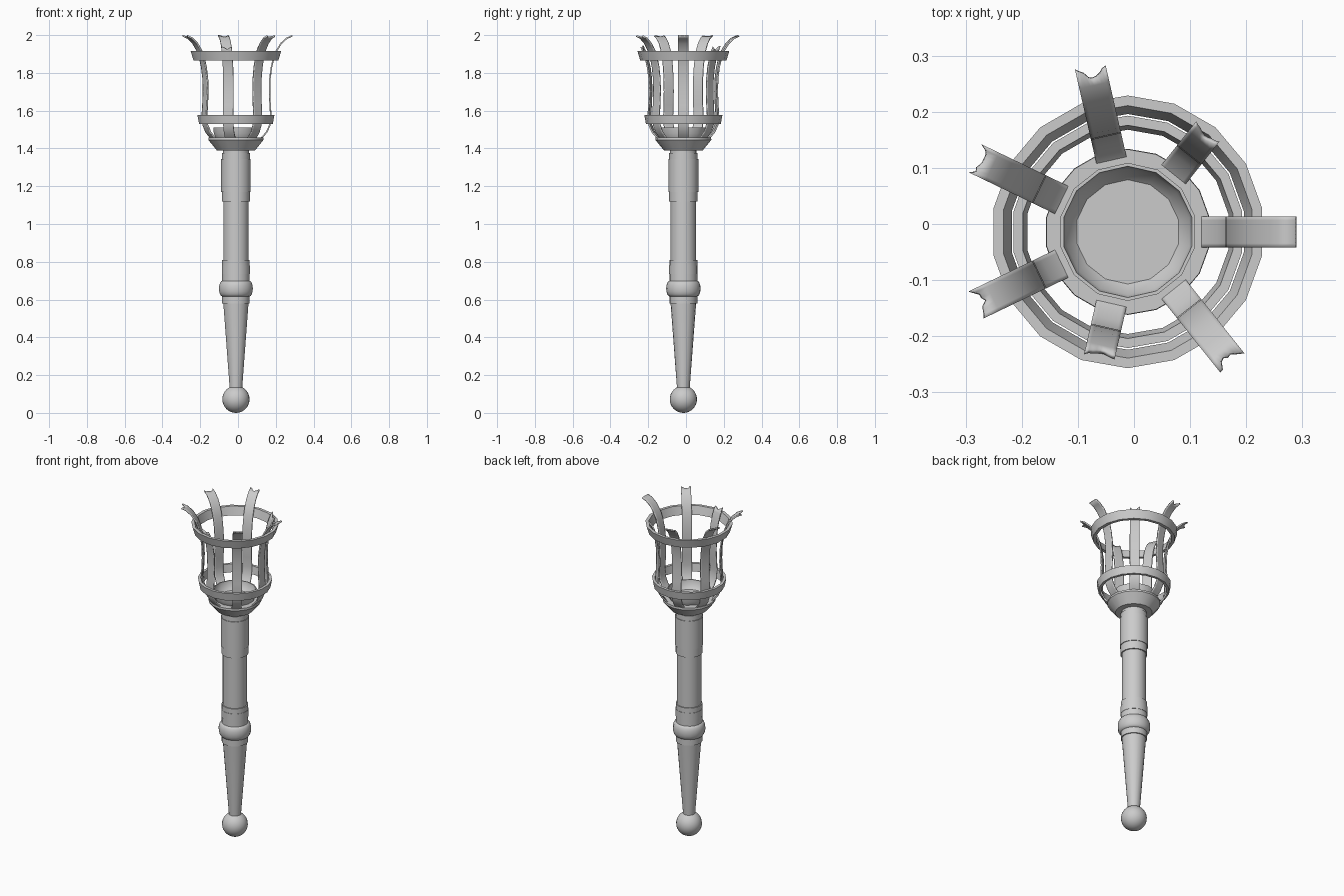
import bpy, bmesh, math, random
from mathutils import Vector

random.seed(4)
cube = bpy.data.objects.get("Cube")
if cube:
    bpy.data.objects.remove(cube, do_unlink=True)

AXIS = Vector((-0.011, -0.014, 0))   # the shaft sits slightly off the middle

metal = bpy.data.materials.new("grey metal")
metal.use_nodes = True
GREY = (0.6, 0.6, 0.6, 1)
metal.diffuse_color = GREY
metal.node_tree.nodes["Principled BSDF"].inputs["Base Color"].default_value = GREY


def finish(name, bm, angle=35):
    bmesh.ops.recalc_face_normals(bm, faces=bm.faces)
    mesh = bpy.data.meshes.new(name)
    bm.to_mesh(mesh)
    bm.free()
    mesh.materials.append(metal)
    obj = bpy.data.objects.new(name, mesh)
    obj.location = AXIS
    bpy.context.collection.objects.link(obj)
    bpy.ops.object.select_all(action='DESELECT')
    obj.select_set(True)
    bpy.context.view_layer.objects.active = obj
    bpy.ops.object.shade_smooth_by_angle(angle=math.radians(angle))
    return obj


def lathe(name, profile, sides=18, loop=False):
    """Revolve (radius, height) points; capped at the ends, or closed as a loop."""
    bm = bmesh.new()
    rings = []
    for r, z in profile:
        turn = [math.pi / 2 + math.tau * k / sides for k in range(sides)]
        rings.append([bm.verts.new((r * math.cos(a), r * math.sin(a), z)) for a in turn])
    pairs = list(zip(rings, rings[1:]))
    if loop:
        pairs.append((rings[-1], rings[0]))
    else:
        bm.faces.new(rings[0])
        bm.faces.new(rings[-1])
    for low, high in pairs:
        for k in range(sides):
            n = (k + 1) % sides
            bm.faces.new((low[k], low[n], high[n], high[k]))
    return finish(name, bm)


# Ball pommel
ball = bmesh.new()
bmesh.ops.create_uvsphere(ball, u_segments=24, v_segments=16, radius=0.072)
bmesh.ops.translate(ball, verts=ball.verts, vec=(0, 0, 0.072))
finish("pommel_ball", ball)

# Shaft, from the tapered grip to the neck
lathe("tapered_grip", [(0.034, 0.13), (0.035, 0.15), (0.068, 0.585)])
lathe("lower_collar", [(0.074, 0.58), (0.074, 0.81)])
lathe("lower_collar_band", [(0.076, 0.735), (0.076, 0.78)])
bulge = [(0.072 + 0.019 * math.sin(t), 0.658 - 0.042 * math.cos(t))
         for t in (math.pi * i / 8 for i in range(9))]
lathe("collar_bulge", bulge)
lathe("shaft", [(0.068, 0.79), (0.068, 1.14)])
lathe("upper_collar", [(0.075, 1.12), (0.075, 1.375)])
lathe("upper_sleeve", [(0.079, 1.17), (0.079, 1.345)])
lathe("neck", [(0.07, 1.37), (0.07, 1.40)])

# Cup: flared flange and the hollow bowl in it
lathe("cup_flange", [(0.103, 1.39), (0.148, 1.445), (0.147, 1.457), (0.1, 1.457)])
lathe("cup_bowl", [(0.085, 1.42), (0.108, 1.45), (0.12, 1.48), (0.123, 1.51),
                   (0.117, 1.51), (0.112, 1.48), (0.093, 1.46)], sides=14)

# Basket hoops
lathe("lower_hoop", [(0.198, 1.53), (0.207, 1.577), (0.19, 1.577), (0.182, 1.53)], loop=True)
lathe("upper_hoop", [(0.228, 1.865), (0.243, 1.915), (0.225, 1.915), (0.21, 1.865)], loop=True)

# Basket straps: (radius, height) path of a whole one and of a snapped one
LOWER = [(0.10, 1.43), (0.135, 1.455), (0.163, 1.487), (0.18, 1.525), (0.185, 1.57),
         (0.181, 1.63), (0.178, 1.70), (0.18, 1.77), (0.188, 1.83), (0.20, 1.88)]
WHOLE = LOWER + [(0.215, 1.918), (0.24, 1.957), (0.27, 1.984), (0.299, 1.996)]
SNAPPED = LOWER + [(0.211, 1.91), (0.225, 1.94)]
WIDTH, COLUMNS, COUNT = 0.055, 8, 7


def strap(index):
    path = SNAPPED if index in (1, 5) else WHOLE
    torn = index != 0
    spin = math.tau * index / COUNT
    out = Vector((math.cos(spin), math.sin(spin), 0))
    side = Vector((-out.y, out.x, 0))
    tip = Vector(path[-1]) - Vector(path[-2])
    tip.normalize()
    bm = bmesh.new()
    rows = []
    for i, (r, z) in enumerate(path):
        row = []
        for c in range(COLUMNS + 1):
            w = c / COLUMNS - 0.5
            rr, zz = r, z
            if torn and i == len(path) - 1:      # ragged end
                jag = -0.016 * math.cos(w * math.pi) + random.uniform(-0.005, 0.005)
                rr += tip.x * jag
                zz += tip.y * jag
            row.append(bm.verts.new(out * rr + side * (w * WIDTH) + Vector((0, 0, zz))))
        rows.append(row)
    for low, high in zip(rows, rows[1:]):
        for c in range(COLUMNS):
            bm.faces.new((low[c], low[c + 1], high[c + 1], high[c]))
    obj = finish("basket_strap_%d" % (index + 1), bm, 40)
    solid = obj.modifiers.new("thickness", 'SOLIDIFY')
    solid.thickness = 0.008
    solid.offset = 0
    # keep the sheet edges crisp after thickening
    obj.modifiers.move(len(obj.modifiers) - 1, 0)


for i in range(COUNT):
    strap(i)
